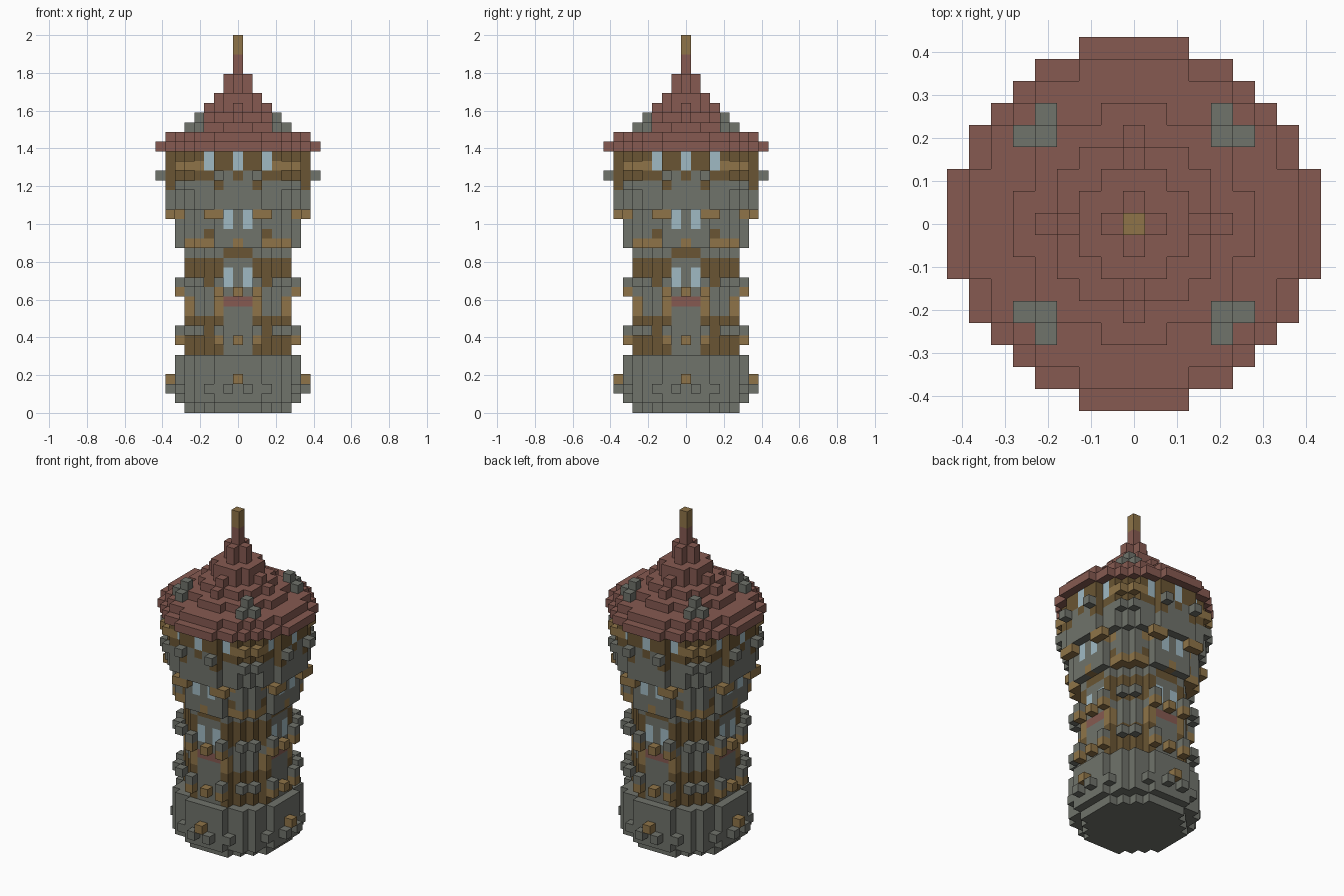
import bpy, bmesh
from mathutils import Vector

cube = bpy.data.objects.get("Cube")
if cube:
    bpy.data.objects.remove(cube, do_unlink=True)

V = 2 / 39  # block size


def linear(c):
    c /= 255
    return c / 12.92 if c < 0.04 else ((c + 0.055) / 1.055) ** 2.4


def material(name, *rgb):
    m = bpy.data.materials.new(name)
    m.use_nodes = True
    col = [linear(c) for c in rgb] + [1]
    m.diffuse_color = col
    node = next(n for n in m.node_tree.nodes if n.type == 'BSDF_PRINCIPLED')
    node.inputs["Base Color"].default_value = col
    node.inputs["Roughness"].default_value = 1
    return m


KEYS = ".bgwr"
MATS = [material("stone grey", 112, 115, 107), material("timber brown", 106, 85, 51),
        material("ochre gold", 143, 116, 72), material("window blue", 160, 186, 196),
        material("roof red", 134, 90, 81)]

parts = {}
filled = set()


def put(part, x, y, k, colour):
    parts.setdefault(part, {})[(x, y, k)] = colour
    filled.add((x, y, k))


def disc(part, layers, r2, pattern):
    """Round layers of blocks, coloured by distance from the nearest axis."""
    n = int(r2 ** 0.5)
    for k in layers:
        for x in range(-n, n + 1):
            for y in range(-n, n + 1):
                if x * x + y * y <= r2:
                    u = min(abs(x), abs(y))
                    put(part, x, y, k, pattern[min(u, len(pattern) - 1)])


def around(part, u, w, k, colour):
    """One block repeated on all four sides and mirrored."""
    for a in (-u, u):
        for b in (-w, w):
            put(part, a, b, k, colour)
            put(part, b, a, k, colour)


# Stone base
disc("base", [0], 29, ".")
disc("base", range(1, 6), 41, ".")
around("base_studs", 0, 7, 3, "g")
around("base_studs", 1, 7, 2, ".")
around("base_studs", 3, 6, 2, ".")

# Half timbered shaft
shaft = ["..bbb", "..bbb", "..bbb", "..bb.", "..g.b", "rrg.b",
         ".....", ".wbb.", ".wbb.", "..bb.", "bb..b"]
for i, row in enumerate(shaft):
    disc("shaft", [6 + i], 29, row)
for k in (7, 12):
    around("shaft_studs", 0, 6, k, "g")
    around("shaft_studs", 2, 6, k, "g")
    around("shaft_studs", 2, 6, k + 1, ".")
    around("shaft_studs", 4, 5, k + 1, ".")

# Wider storey with paired windows
for i, row in enumerate(["g..gg", "...b.", ".w...", ".wgg."]):
    disc("upper_storey", [17 + i], 41, row)
around("upper_ledge", 2, 7, 20, "g")
around("upper_ledge", 3, 7, 20, "g")

# Head under the eaves
for i, row in enumerate([".....", ".....", "..b..", "b.bbb", "wbbwg", "wbbwb"]):
    disc("head", [21 + i], 55, row)
around("head_studs", 2, 8, 24, ".")
around("head_studs", 5, 6, 23, ".")
around("head_studs", 5, 6, 25, "g")

# Stepped roof
for k, r2 in zip(range(27, 35), (71, 55, 26, 13, 5, 5, 1, 1)):
    disc("roof", [k], r2, "r")
around("roof_ridges", 0, 4, 30, "r")
around("roof_ridges", 0, 3, 31, "r")
around("roof_ridges", 0, 2, 32, "r")

# Stone corner chimneys
around("chimneys", 4, 5, 29, ".")
around("chimneys", 4, 4, 29, ".")
around("chimneys", 4, 4, 30, ".")

# Spire with golden tip
disc("spire", (35, 36), 0, "r")
disc("spire", (37, 38), 0, "g")


def build(name, blocks):
    bm = bmesh.new()
    verts = {}
    for cell, colour in blocks.items():
        centre = Vector(cell) + Vector((0, 0, 0.5))
        for axis in range(3):
            for s in (-1, 1):
                n = Vector((0, 0, 0))
                n[axis] = s
                if tuple(int(c) for c in Vector(cell) + n) in filled:
                    continue
                a = Vector((0, 0, 0))
                a[(axis + 1) % 3] = 1
                b = n.cross(a)
                quad = []
                for p, q in ((-1, -1), (1, -1), (1, 1), (-1, 1)):
                    co = (centre + (n + a * p + b * q) / 2) * V
                    key = tuple(round(c, 4) for c in co)
                    if key not in verts:
                        verts[key] = bm.verts.new(co)
                    quad.append(verts[key])
                face = bm.faces.new(quad)
                face.material_index = KEYS.index(colour)
    mesh = bpy.data.meshes.new(name)
    bm.to_mesh(mesh)
    bm.free()
    for m in MATS:
        mesh.materials.append(m)
    bpy.context.collection.objects.link(bpy.data.objects.new(name, mesh))


for name, blocks in parts.items():
    build(name, blocks)
